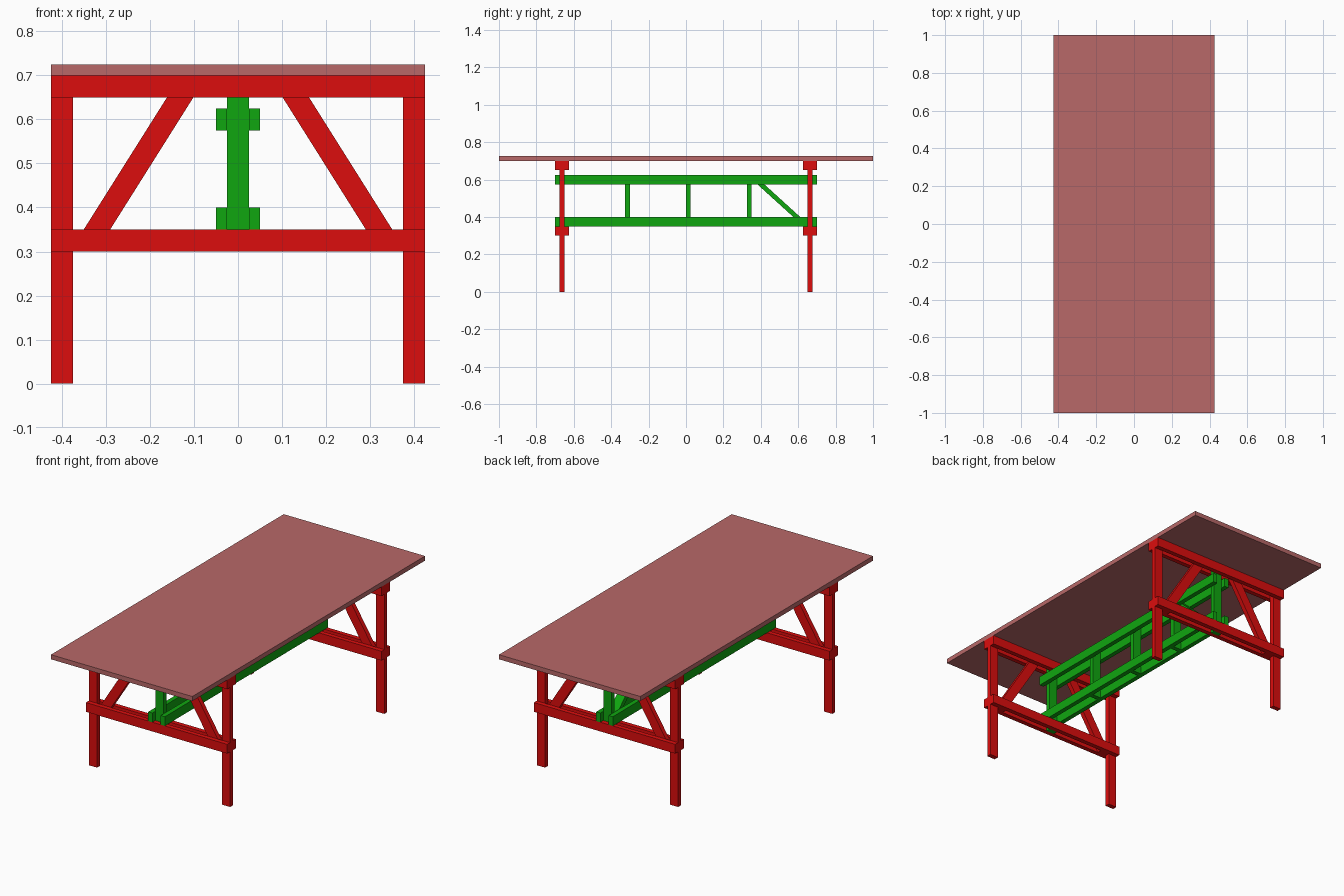
import bpy, bmesh

if "Cube" in bpy.data.objects:
    bpy.data.objects.remove(bpy.data.objects["Cube"])


def material(name, rgb):
    m = bpy.data.materials.new(name)
    m.diffuse_color = (*rgb, 1)
    m.use_nodes = True
    m.node_tree.nodes["Principled BSDF"].inputs["Base Color"].default_value = m.diffuse_color
    return m


RED = material("red_paint", (0.72, 0.004, 0.004))
GREEN = material("green_paint", (0.005, 0.38, 0.005))
TOP = material("top_wood", (0.48, 0.14, 0.14))


def prism(name, profile, axis, lo, hi, mat):
    """Extrude a profile along x (profile is y,z) or y (profile is x,z)."""
    bm = bmesh.new()
    pt = (lambda a, b: (lo, a, b)) if axis == 'x' else (lambda a, b: (a, lo, b))
    face = bm.faces.new([bm.verts.new(pt(a, b)) for a, b in profile])
    ext = bmesh.ops.extrude_face_region(bm, geom=[face])
    d = hi - lo
    bmesh.ops.translate(bm, vec=(d, 0, 0) if axis == 'x' else (0, d, 0),
                        verts=[v for v in ext["geom"] if isinstance(v, bmesh.types.BMVert)])
    bmesh.ops.recalc_face_normals(bm, faces=bm.faces)
    me = bpy.data.meshes.new(name)
    bm.to_mesh(me)
    bm.free()
    me.materials.append(mat)
    ob = bpy.data.objects.new(name, me)
    bpy.context.collection.objects.link(ob)
    return ob


def board(name, x, y, z, mat):
    return prism(name, [(x[0], z[0]), (x[1], z[0]), (x[1], z[1]), (x[0], z[1])],
                 'y', y[0], y[1], mat)


def span(s, a, b):
    return sorted((s * a, s * b))


T = 0.025  # board thickness

# table top
board("table_top", (-0.425, 0.425), (-1, 1), (0.70, 0.725), TOP)

# trestle end frames
for end, e in (("front", -1), ("back", 1)):
    mid = span(e, 0.65, 0.675)
    # paired cross rails sandwiching the legs
    for level, z in (("lower", 0.30), ("upper", 0.65)):
        for side, y in (("inner", 0.625), ("outer", 0.675)):
            board(f"{end}_{level}_{side}_rail", (-0.425, 0.425), span(e, y, y + T),
                  (z, z + 0.05), RED)
    for side, s in (("left", -1), ("right", 1)):
        board(f"{end}_{side}_leg", span(s, 0.375, 0.425), mid, (0, 0.70), RED)
        # slanted brace, running into the gap between the rails
        prism(f"{end}_{side}_brace",
              [(s * 0.322, 0.30), (s * 0.382, 0.30), (s * 0.130, 0.70), (s * 0.070, 0.70)],
              'y', *mid, RED)
    # centre post of the stretcher truss
    board(f"{end}_centre_post", (-T, T), mid, (0.30, 0.70), GREEN)

# long stretcher beams, in pairs
for level, z in (("lower", 0.35), ("upper", 0.575)):
    for side, s in (("left", -1), ("right", 1)):
        board(f"{level}_{side}_stretcher", span(s, T, 2 * T), (-0.70, 0.70),
              (z, z + 0.05), GREEN)

# short posts between the stretchers
for i, y in enumerate((-0.325, 0, 0.325)):
    board(f"stretcher_post_{i + 1}", (-T, T), (y, y + T), (0.35, 0.625), GREEN)

# single diagonal strut at the back bay
prism("stretcher_diagonal",
      [(0.629, 0.35), (0.666, 0.35), (0.363, 0.625), (0.326, 0.625)],
      'x', -T, T, GREEN)
